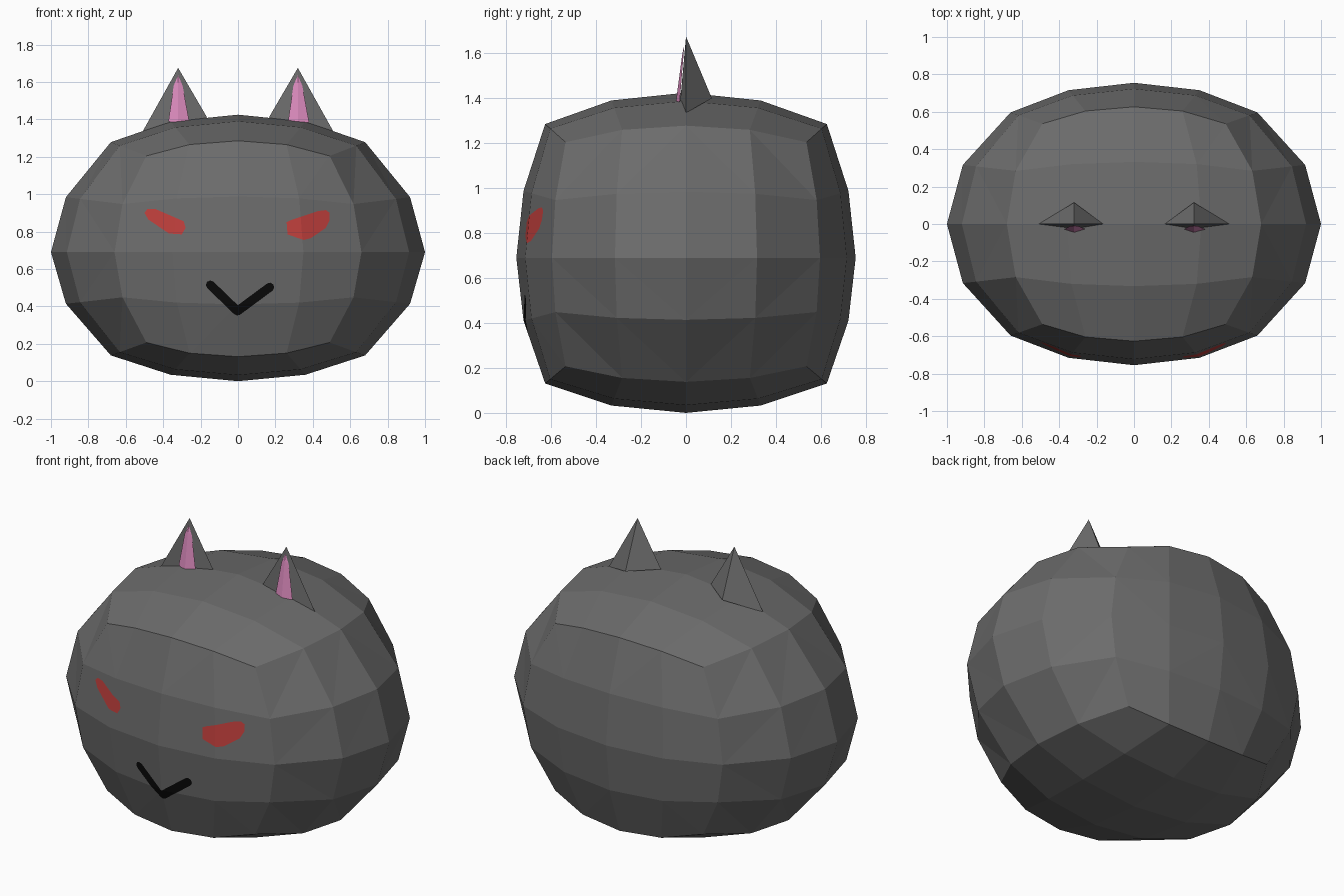
import bpy, bmesh, math
from mathutils import Vector

if "Cube" in bpy.data.objects:
    bpy.data.objects.remove(bpy.data.objects["Cube"])


def material(name, rgb):
    m = bpy.data.materials.new(name)
    m.diffuse_color = (*rgb, 1)
    m.use_nodes = True
    m.node_tree.nodes["Principled BSDF"].inputs["Base Color"].default_value = m.diffuse_color
    return m


GREY = material("dark grey", (0.15, 0.15, 0.15))
RED = material("red", (0.52, 0.05, 0.045))
BLACK = material("black", (0.003, 0.003, 0.003))
PINK = material("pink", (0.72, 0.26, 0.52))


def to_object(bm, name, mats):
    mesh = bpy.data.meshes.new(name)
    bm.to_mesh(mesh)
    bm.free()
    for m in mats:
        mesh.materials.append(m)
    ob = bpy.data.objects.new(name, mesh)
    bpy.context.collection.objects.link(ob)
    return ob


def paint(bm, outline, index):
    """Cut a convex counter-clockwise (x, z) outline into the front faces and colour it."""
    bm.normal_update()
    faces = [f for f in bm.faces
             if f.calc_center_median().y < -0.3 and f.normal.y < -0.3]
    for (x0, z0), (x1, z1) in zip(outline, outline[1:] + outline[:1]):
        co, no = Vector((x0, 0, z0)), Vector((z1 - z0, 0, x0 - x1)).normalized()
        edges = {e for f in faces for e in f.edges}
        verts = {v for f in faces for v in f.verts}
        cut = bmesh.ops.bisect_plane(bm, geom=faces + list(edges) + list(verts),
                                     dist=1e-5, plane_co=co, plane_no=no)
        faces = [f for f in cut["geom"] if isinstance(f, bmesh.types.BMFace)
                 and (f.calc_center_median() - co).dot(no) < 0]
    for f in faces:
        f.material_index = index


def stroke(a, b, r):
    """Round-ended bar outline between two (x, z) points."""
    d = math.atan2(b[1] - a[1], b[0] - a[0])
    pts = []
    for c, start in ((b, -90), (a, 90)):
        for k in range(5):
            t = d + math.radians(start + 45 * k)
            pts.append((c[0] + r * math.cos(t), c[1] + r * math.sin(t)))
    return pts


# Head: a 4 x 4 divided cube rounded into a squashed ball
bm = bmesh.new()
bmesh.ops.create_cube(bm, size=2)
bmesh.ops.subdivide_edges(bm, edges=bm.edges[:], cuts=3, use_grid_fill=True)
for vert in bm.verts:
    u, v, w = vert.co
    uu, vv, ww = u * u, v * v, w * w

    def spread(t):
        return t * (1.08 - 0.08 * t * t)

    x = spread(u) * (1 - 0.34 * vv - 0.32 * ww + 0.15 * vv * ww)
    y = 0.755 * spread(v) * (1 - 0.21 * uu - 0.17 * ww + 0.09 * uu * ww)
    z = w * (1 - 0.20 * uu - 0.19 * vv + 0.09 * uu * vv)
    vert.co = (x, y, 0.69 + z * (0.735 if z > 0 else 0.69))
bmesh.ops.triangulate(bm, faces=bm.faces[:])

# Eyes and mouth, cut flush into the head
left_eye = [(-.28, .82), (-.29, .855), (-.44, .92), (-.485, .92),
            (-.50, .90), (-.48, .865), (-.37, .79), (-.30, .785)]
right_eye = [(.26, .85), (.265, .785), (.35, .755), (.39, .765), (.47, .82),
             (.49, .86), (.49, .90), (.47, .915), (.43, .91), (.28, .86)]
paint(bm, left_eye, 1)
paint(bm, right_eye, 1)
paint(bm, stroke((-.148, .515), (-.003, .375), .024), 2)
paint(bm, stroke((-.003, .375), (.17, .503), .024), 2)
to_object(bm, "head", [GREY, RED, BLACK])


def fan(name, tip, base, mat, closed):
    bm = bmesh.new()
    t = bm.verts.new(tip)
    ring = [bm.verts.new(p) for p in base]
    n = len(ring)
    for i in range(n if closed else n - 1):
        bm.faces.new((t, ring[i], ring[(i + 1) % n]))
    if closed:
        bm.faces.new(ring[::-1])
        bmesh.ops.recalc_face_normals(bm, faces=bm.faces[:])
    return to_object(bm, name, [mat])


# Ears: four-sided spikes with a narrow pink lining on the front
for side, s in (("left", -1), ("right", 1)):
    cx = 0.32 * s
    inner, outer = (0.165 * s, 0, 1.41), (0.51 * s, 0, 1.335)
    front, back = (cx, -0.028, 1.36), (cx, 0.115, 1.40)
    fan(side + "_ear", (cx, 0, 1.675), [outer, front, inner, back], GREY, True)
    lining = [(cx - 0.052, -0.028, 1.39), (cx, -0.046, 1.375), (cx + 0.06, -0.028, 1.385)]
    bm = bmesh.new()
    low = [bm.verts.new(p) for p in lining]
    high = [bm.verts.new((cx + dx, y, z)) for dx, y, z in
            ((-0.024, -0.012, 1.58), (0, -0.016, 1.60), (0.024, -0.012, 1.58))]
    top = bm.verts.new((cx, -0.008, 1.635))
    for i in range(2):
        bm.faces.new((low[i], low[i + 1], high[i + 1], high[i]))
        bm.faces.new((high[i], high[i + 1], top))
    to_object(bm, side + "_ear_lining", [PINK])
